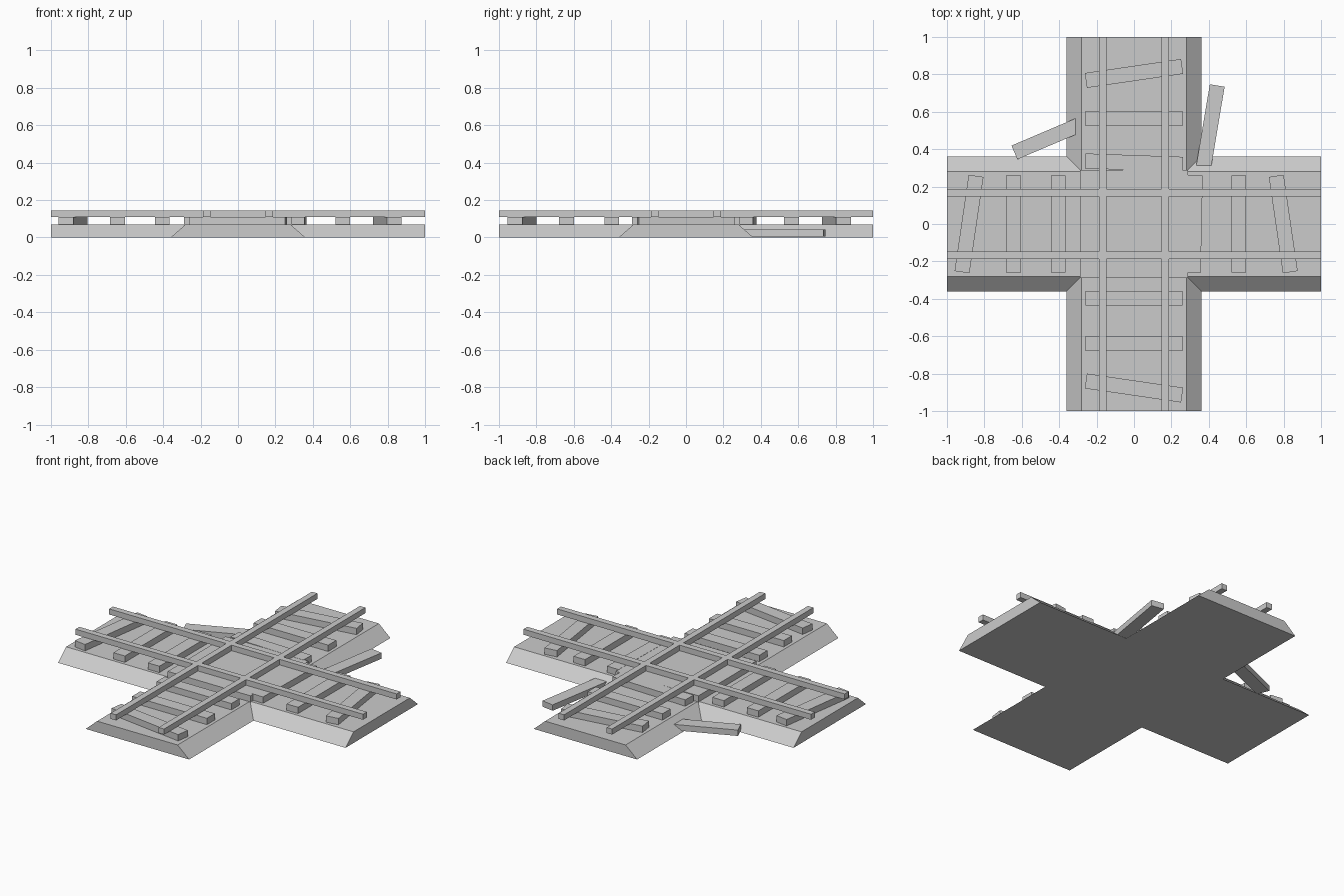
import bpy
import bmesh
from math import radians

cube = bpy.data.objects.get("Cube")
if cube:
    bpy.data.objects.remove(cube, do_unlink=True)

grey = bpy.data.materials.new("plain_grey")
grey.use_nodes = True
colour = (0.6, 0.6, 0.6, 1)
grey.diffuse_color = colour
grey.node_tree.nodes["Principled BSDF"].inputs["Base Color"].default_value = colour

BED_TOP, TIE_TOP, RAIL_TOP = 0.07, 0.11, 0.145
TIE_LENGTH, TIE_WIDTH = 0.52, 0.08
GAUGE, RAIL_WIDTH = 0.167, 0.038


def finish(name, bm):
    bmesh.ops.recalc_face_normals(bm, faces=bm.faces)
    mesh = bpy.data.meshes.new(name)
    bm.to_mesh(mesh)
    bm.free()
    mesh.materials.append(grey)
    obj = bpy.data.objects.new(name, mesh)
    bpy.context.collection.objects.link(obj)
    return obj


def box(name, x, y, bottom, top, length, width, angle=0):
    """Box with its length along x before turning about z."""
    bm = bmesh.new()
    bmesh.ops.create_cube(bm, size=1)
    for v in bm.verts:
        v.co.x *= length
        v.co.y *= width
        v.co.z *= top - bottom
    obj = finish(name, bm)
    obj.location = (x, y, (bottom + top) / 2)
    obj.rotation_euler.z = radians(angle)
    return obj


def cross_outline(half):
    """Plus-shaped outline, built by turning one arm four times."""
    points = []
    arm = [(half, half), (1, half), (1, -half)]
    for turn in range(4):
        points += arm
        arm = [(y, -x) for x, y in arm]
    return points


# Crossing gravel bed with sloping shoulders
bm = bmesh.new()
lower = [bm.verts.new((x, y, 0)) for x, y in cross_outline(0.36)]
upper = [bm.verts.new((x, y, BED_TOP)) for x, y in cross_outline(0.28)]
bm.faces.new(lower)
bm.faces.new(upper)
for i in range(len(lower)):
    j = (i + 1) % len(lower)
    bm.faces.new((lower[i], lower[j], upper[j], upper[i]))
finish("gravel_bed", bm)

# Centre deck under the crossing
box("centre_deck", 0, 0, BED_TOP - 0.01, TIE_TOP - 0.001, 0.575, 0.575)

# Ties of the side-to-side track: position and skew
for x, skew in [(-0.882, -8.3), (-0.645, 0), (-0.405, 0),
                (0.322, -1.2), (0.56, 0), (0.798, 8.3)]:
    box("cross_track_tie", x, 0, BED_TOP, TIE_TOP, TIE_LENGTH, TIE_WIDTH, 90 + skew)

# Ties of the front-to-back track
for y, skew in [(-0.877, -8.3), (-0.64, 0), (-0.397, 0),
                (0.328, -2), (0.565, 0), (0.805, 8.3)]:
    box("main_track_tie", 0, y, BED_TOP, TIE_TOP, TIE_LENGTH, TIE_WIDTH, skew)

# Rails: the cross track is split where it meets the main track
inner, outer = GAUGE - RAIL_WIDTH / 2, GAUGE + RAIL_WIDTH / 2
for side in (-1, 1):
    box("main_rail", side * GAUGE, 0, TIE_TOP, RAIL_TOP, 2, RAIL_WIDTH, 90)
    for start, end in [(-1, -outer), (-inner, inner), (outer, 1)]:
        box("cross_rail", (start + end) / 2, side * GAUGE, TIE_TOP, RAIL_TOP,
            end - start, RAIL_WIDTH)

# Loose ties lying beside the bed
box("loose_tie_right", -0.40, 0.484, 0.005, 0.042, TIE_LENGTH, TIE_WIDTH, 23)
box("loose_tie_left", 0.402, 0.484, 0.005, 0.042, TIE_LENGTH, TIE_WIDTH, 80.5)
